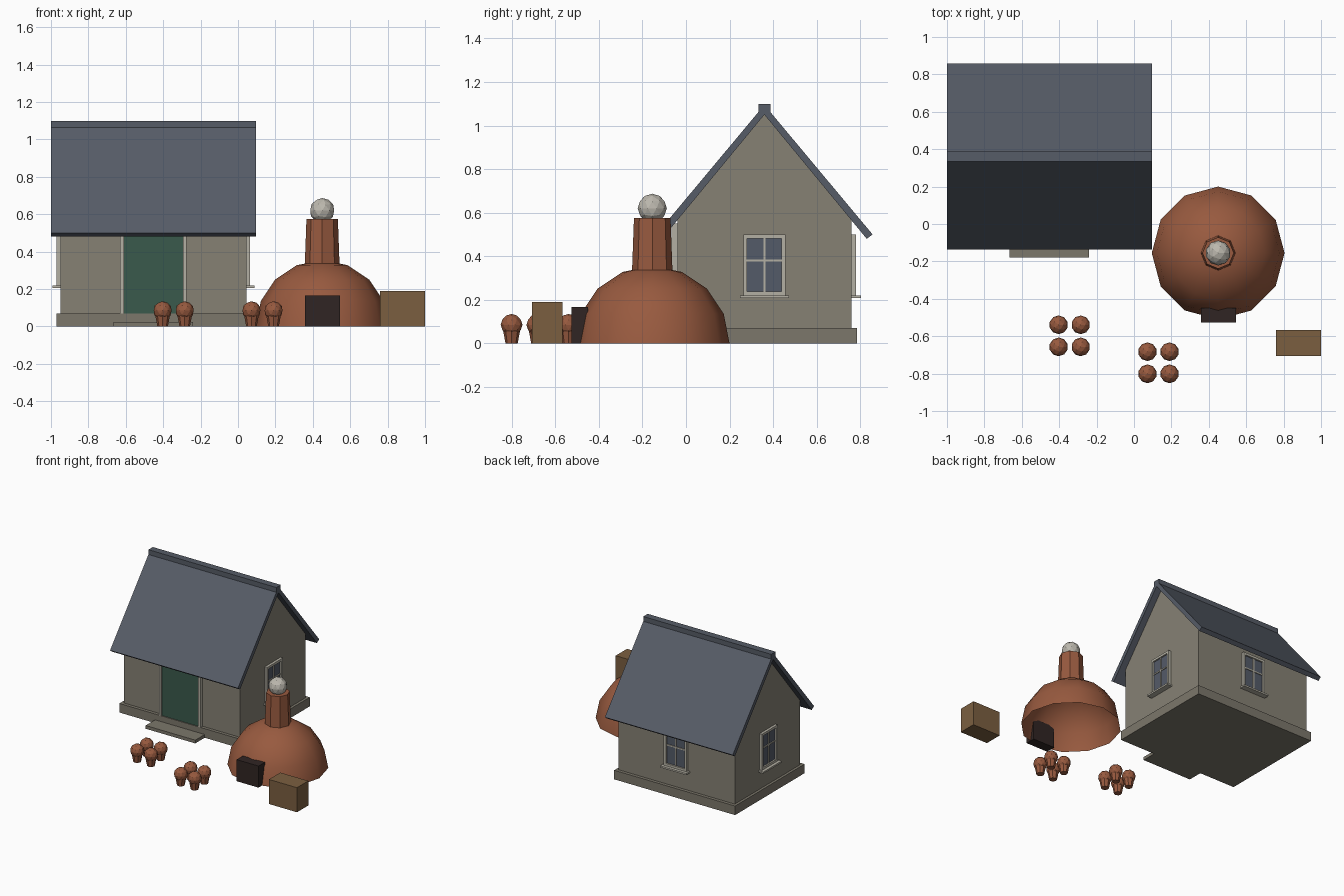
import bpy, bmesh, math
from mathutils import Matrix, Vector

cube = bpy.data.objects.get("Cube")
if cube:
    bpy.data.objects.remove(cube, do_unlink=True)


def material(name, hex_code):
    srgb = [int(hex_code[i:i + 2], 16) / 255 for i in (0, 2, 4)]
    color = [((c + 0.055) / 1.055) ** 2.4 for c in srgb] + [1]
    mat = bpy.data.materials.new(name)
    mat.diffuse_color = color
    mat.use_nodes = True
    mat.node_tree.nodes["Principled BSDF"].inputs["Base Color"].default_value = color
    return mat


STONE = material("wall stone", "868174")
PLINTH = material("plinth stone", "7c776b")
SLATE = material("roof slate", "565c67")
TRIM = material("pale trim", "b4b0a3")
DOOR = material("door green", "3a5a4c")
GLASS = material("window glass", "545b68")
CLAY = material("terracotta", "985a3f")
SOOT = material("soot", "302523")
WOOD = material("wood", "7b5f40")
SMOKE = material("smoke", "bcb8ae")


def finish(name, bm, mat, smooth=False):
    bmesh.ops.recalc_face_normals(bm, faces=bm.faces[:])
    mesh = bpy.data.meshes.new(name)
    bm.to_mesh(mesh)
    bm.free()
    mesh.materials.append(mat)
    obj = bpy.data.objects.new(name, mesh)
    bpy.context.collection.objects.link(obj)
    if smooth:
        bpy.ops.object.select_all(action="DESELECT")
        obj.select_set(True)
        bpy.context.view_layer.objects.active = obj
        bpy.ops.object.shade_smooth_by_angle(angle=math.radians(40))
    return obj


def boxes(name, mat, *extents, place=Matrix()):
    """One object made of boxes, each given as two opposite corners."""
    bm = bmesh.new()
    for low, high in extents:
        low, high = Vector(low), Vector(high)
        fit = Matrix.Translation((low + high) / 2) @ Matrix.Diagonal((*(high - low), 1))
        bmesh.ops.create_cube(bm, size=1, matrix=place @ fit)
    return finish(name, bm, mat)


def prism(name, mat, profile, x0, x1):
    """Extrude a y-z profile along x."""
    bm = bmesh.new()
    face = bm.faces.new([bm.verts.new((x0, y, z)) for y, z in profile])
    new = bmesh.ops.extrude_face_region(bm, geom=[face])["geom"]
    bmesh.ops.translate(bm, vec=(x1 - x0, 0, 0),
                        verts=[v for v in new if isinstance(v, bmesh.types.BMVert)])
    return finish(name, bm, mat)


def cone(name, mat, x, y, z0, z1, r0, r1, sides=8):
    bm = bmesh.new()
    bmesh.ops.create_cone(bm, cap_ends=True, segments=sides, radius1=r0, radius2=r1,
                          depth=z1 - z0, matrix=Matrix.Translation((x, y, (z0 + z1) / 2)))
    return finish(name, bm, mat)


def ball(name, mat, center, radius):
    bm = bmesh.new()
    bmesh.ops.create_icosphere(bm, subdivisions=2, radius=radius,
                               matrix=Matrix.Translation(center))
    return finish(name, bm, mat)


# House body
CX, CY = -0.4525, 0.36
boxes("plinth", PLINTH, ((-0.97, -0.065, 0), (0.065, 0.785, 0.07)))
boxes("door_step", PLINTH, ((-0.665, -0.18, 0), (-0.24, -0.06, 0.025)))
prism("walls", STONE, [(CY - 0.4, 0.05), (CY + 0.4, 0.05), (CY + 0.4, 0.567),
                       (CY, 1.053), (CY - 0.4, 0.567)], -0.95, 0.045)

# Roof slopes and ridge
for side, name in ((-1, "roof_front"), (1, "roof_back")):
    prism(name, SLATE, [(CY, 1.05), (CY + side * 0.47, 0.48),
                        (CY + side * 0.497, 0.5), (CY, 1.095)], -1, 0.095)
boxes("roof_ridge", SLATE, ((-1, CY - 0.027, 1.06), (0.095, CY + 0.027, 1.1)))

# Door and its surround
boxes("door", DOOR, ((CX - 0.158, -0.058, 0.07), (CX + 0.158, -0.03, 0.53)))
boxes("door_frame", TRIM,
      ((CX - 0.178, -0.067, 0.07), (CX - 0.158, -0.03, 0.55)),
      ((CX + 0.158, -0.067, 0.07), (CX + 0.178, -0.03, 0.55)),
      ((CX - 0.158, -0.067, 0.53), (CX + 0.158, -0.03, 0.55)))


# Windows, modelled facing -y and turned into place
def window(name, x, y, turn):
    place = Matrix.Translation((x, y, 0)) @ Matrix.Rotation(math.radians(turn), 4, "Z")
    w, low, high, bar = 0.097, 0.22, 0.5, 0.018
    boxes(name + "_glass", GLASS, ((-w + bar, -0.008, low), (w - bar, 0.01, high - bar)),
          place=place)
    boxes(name + "_frame", TRIM,
          ((-w, -0.02, low), (-w + bar, 0.01, high)),
          ((w - bar, -0.02, low), (w, 0.01, high)),
          ((-w + bar, -0.02, high - bar), (w - bar, 0.01, high)),
          ((-w + bar, -0.02, low), (w - bar, 0.01, low + bar)),
          ((-0.005, -0.014, low), (0.005, 0, high - bar)),
          ((-w + bar, -0.014, 0.376), (w - bar, 0, 0.386)), place=place)
    boxes(name + "_sill", TRIM, ((-0.112, -0.043, 0.207), (0.112, 0.01, low)), place=place)


window("left_window", 0.045, CY, 90)
window("right_window", -0.95, CY, -90)
window("back_window", CX, CY + 0.4, 180)

# Domed kiln, open underneath
KX, KY = 0.45, -0.155
bm = bmesh.new()
bmesh.ops.create_uvsphere(bm, u_segments=12, v_segments=8, radius=0.355)
bmesh.ops.delete(bm, geom=[v for v in bm.verts if v.co.z < -0.01], context="VERTS")
bmesh.ops.translate(bm, verts=bm.verts[:], vec=(KX, KY, 0))
finish("kiln_dome", bm, CLAY, smooth=True)
cone("kiln_chimney", CLAY, KX, KY, 0.3, 0.575, 0.094, 0.084)
ball("smoke_puff", SMOKE, (KX, KY, 0.62), 0.067)
boxes("kiln_mouth", SOOT, ((0.357, -0.527, 0), (0.545, -0.45, 0.167)))

# Wooden crate
boxes("crate", WOOD, ((0.76, -0.707, 0), (1, -0.568, 0.19)))

# Two groups of four small pots
for group, (gx, gy) in enumerate(((-0.344, -0.598), (0.131, -0.742))):
    for i in range(4):
        x = gx + (i % 2 - 0.5) * 0.118
        y = gy + (i // 2 - 0.5) * 0.118
        label = f"pot_{group + 1}_{i + 1}"
        cone(label, CLAY, x, y, 0, 0.08, 0.028, 0.043)
        ball(label + "_top", CLAY, (x, y, 0.085), 0.05)
